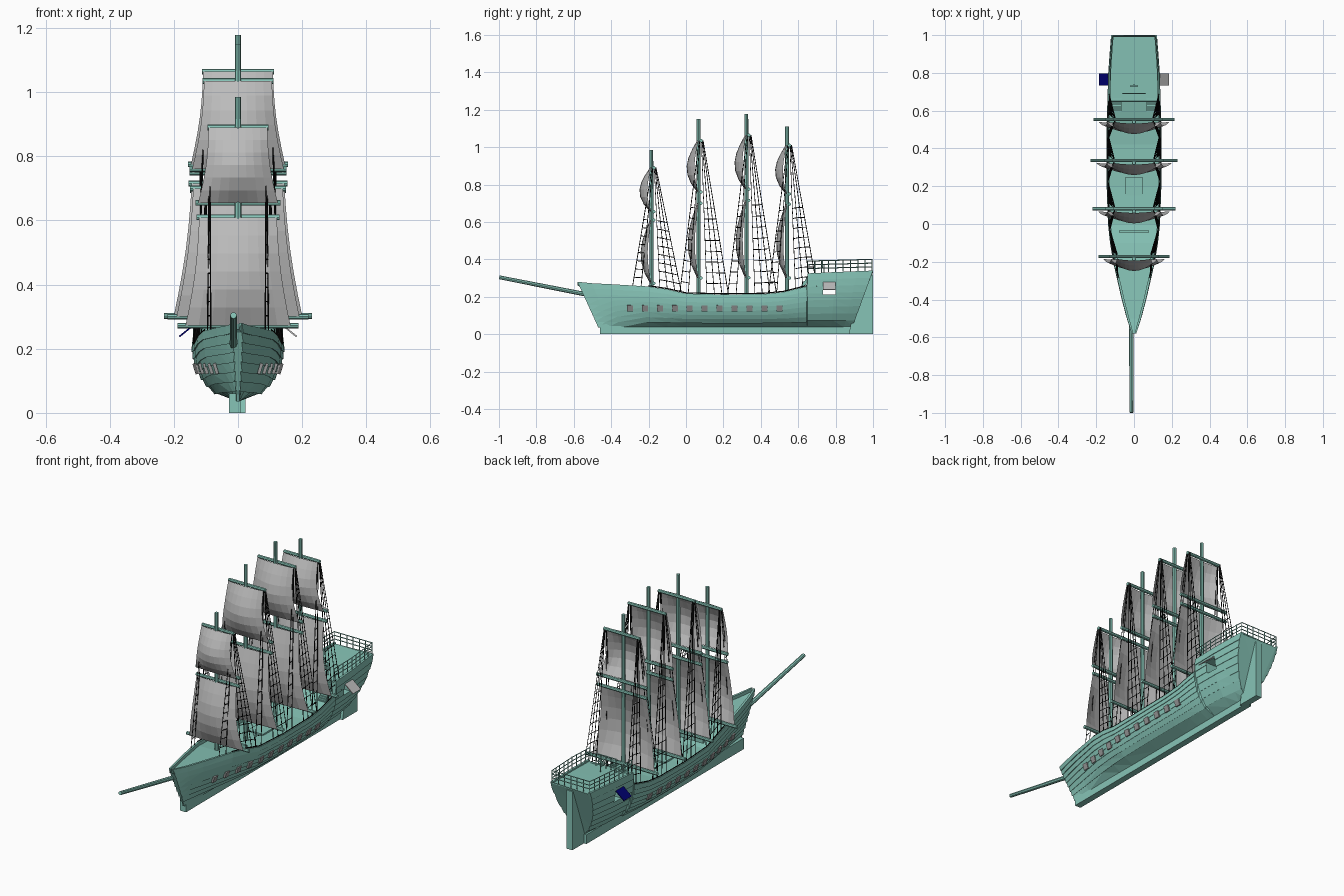
import bpy, bmesh, math
from mathutils import Vector, Matrix

cube = bpy.data.objects.get("Cube")
if cube:
    bpy.data.objects.remove(cube)


def material(name, rgb):
    m = bpy.data.materials.new(name)
    m.use_nodes = True
    m.diffuse_color = (*rgb, 1)
    m.node_tree.nodes["Principled BSDF"].inputs["Base Color"].default_value = (*rgb, 1)
    return m


TEAL = material("sea green wood", (0.24, 0.55, 0.47))
GREY = material("grey canvas", (0.5, 0.5, 0.5))
PORT = material("port grey", (0.3, 0.3, 0.3))
BLACK = material("black rope", (0.005, 0.005, 0.005))
BLUE = material("navy blue", (0.0, 0.0, 0.16))


def finish(name, bm, mat, fix=True):
    if fix:
        bmesh.ops.recalc_face_normals(bm, faces=bm.faces)
    me = bpy.data.meshes.new(name)
    bm.to_mesh(me)
    bm.free()
    me.materials.append(mat)
    ob = bpy.data.objects.new(name, me)
    bpy.context.scene.collection.objects.link(ob)
    return ob


def rods(name, segments, radius, mat, sides=5, tip=1.0):
    """Straight round bars between pairs of points, joined in one object."""
    bm = bmesh.new()
    for a, b in segments:
        a, b = Vector(a), Vector(b)
        d = b - a
        mtx = Matrix.Translation((a + b) / 2) @ d.to_track_quat('Z', 'Y').to_matrix().to_4x4()
        bmesh.ops.create_cone(bm, cap_ends=True, segments=sides, radius1=radius,
                              radius2=radius * tip, depth=d.length, matrix=mtx)
    return finish(name, bm, mat)


def boxes(name, items, mat):
    """Boxes given as (centre, size, tilt about y)."""
    bm = bmesh.new()
    for c, s, tilt in items:
        mtx = Matrix.Translation(c) @ Matrix.Rotation(tilt, 4, 'Y') @ Matrix.Diagonal((*s, 1))
        bmesh.ops.create_cube(bm, size=1, matrix=mtx)
    return finish(name, bm, mat)


def side_plate(name, outline, x, width, mat):
    """Extrude a (y, z) outline across x."""
    bm = bmesh.new()
    f = bm.faces.new([bm.verts.new((x - width / 2, y, z)) for y, z in outline])
    g = bmesh.ops.extrude_face_region(bm, geom=[f])
    bmesh.ops.translate(bm, vec=(width, 0, 0),
                        verts=[v for v in g["geom"] if isinstance(v, bmesh.types.BMVert)])
    return finish(name, bm, mat)


# Hull stations: y at the rail, half width, rail height, fullness exponent
STATIONS = [(-0.58, 0.012, 0.28, 0.9), (-0.5, 0.037, 0.272, 0.85), (-0.4, 0.063, 0.267, 0.8),
            (-0.2, 0.108, 0.255, 0.65), (-0.1, 0.124, 0.24, 0.57), (0.0, 0.135, 0.217, 0.52),
            (0.2, 0.142, 0.212, 0.5), (0.42, 0.143, 0.215, 0.5), (0.52, 0.142, 0.225, 0.52),
            (0.6, 0.14, 0.245, 0.54), (0.645, 0.138, 0.255, 0.56), (0.65, 0.138, 0.325, 0.56),
            (0.8, 0.134, 0.332, 0.62), (0.92, 0.126, 0.337, 0.72), (1.0, 0.12, 0.34, 0.8)]
KEEL_Z, PLANKS = 0.04, 8


def station(y):
    for a, b in zip(STATIONS, STATIONS[1:]):
        if y <= b[0]:
            f = max(0, (y - a[0]) / (b[0] - a[0]))
            return [p + (q - p) * f for p, q in zip(a, b)]
    return list(STATIONS[-1])


def half_width(w, p, t):
    return w * max(0, 1 - (1 - t) ** 2) ** p


def section(y, w, top, p):
    """Half of a closed section: overlapping planks, rail, inner wall."""
    bow = max(0, (-0.25 - y) / 0.33)
    stern = max(0, (y - 0.75) / 0.25)
    lap = 0.004 + 0.001 * bow

    def place(t, off):
        z = KEEL_Z + (top - KEEL_Z) * t
        shift = (0.11 * bow - 0.11 * stern) * (1 - t)
        return (half_width(w, p, t) + off, y + shift, z - off * (1 - t))
    pts = []
    for i in range(PLANKS):
        pts.append(place(i / PLANKS, lap))
        pts.append(place((i + 1) / PLANKS, 0))
    inner = max(w - 0.012, 0.003)
    pts.append((inner, y, top))
    pts.append((inner, y, top - (0.018 if y < 0.648 else 0.008)))
    return pts


# Planked hull with sunken deck
bm = bmesh.new()
rings = []
for s in STATIONS:
    half = section(*s)
    ring = half + [(-x, y, z) for x, y, z in reversed(half)]
    rings.append([bm.verts.new(v) for v in ring])
n = len(rings[0])
for a, b in zip(rings, rings[1:]):
    for i in range(n):
        j = (i + 1) % n
        bm.faces.new((a[i], a[j], b[j], b[i]))
bm.faces.new(rings[0])
bm.faces.new(rings[-1])
bmesh.ops.triangulate(bm, faces=bm.faces)
hull = finish("hull", bm, TEAL)

# Window opening straight through the stern
cutter = boxes("window_cutter", [((0, 0.765, 0.242), (0.5, 0.066, 0.06), 0)], TEAL)
cutter.hide_render = True
cutter.hide_viewport = True
cut = hull.modifiers.new("window", 'BOOLEAN')
cut.operation, cut.solver, cut.object = 'DIFFERENCE', 'EXACT', cutter

side_plate("keel", [(-0.46, 0), (0.9, 0), (0.9, 0.05), (-0.46, 0.06)], -0.01, 0.036, TEAL)
side_plate("rudder", [(0.87, 0), (1.0, 0), (1.0, 0.32), (0.94, 0.32)], 0.005, 0.036, TEAL)
rods("bowsprit", [((-0.014, -0.53, 0.212), (-0.014, -0.998, 0.304))], 0.012, TEAL, 8, 0.85)

# Tilted window flaps
for name, side, mat in (("left_flap", 1, GREY), ("right_flap", -1, BLUE)):
    boxes(name, [((side * 0.158, 0.765, 0.258), (0.064, 0.066, 0.005), side * 0.68)], mat)

# Gun port lids
lids = []
for i in range(11):
    y = -0.3 + i * 0.08
    _, w, top, p = station(y)
    x = half_width(w, p, (0.138 - KEEL_Z) / (top - KEEL_Z)) + 0.004
    for side in (1, -1):
        lids.append(((side * x, y, 0.138), (0.01, 0.032, 0.034), side * 0.3))
boxes("gun_port_lids", lids, PORT)

# Stern railing: posts and three bars round the raised deck
corners = [(0.126, 0.65), (0.128, 0.8), (0.12, 0.92), (0.114, 0.994)]
outline = [(-x, y) for x, y in corners] + [(x, y) for x, y in reversed(corners)]
bars = []
for (xa, ya), (xb, yb) in zip(outline, outline[1:]):
    for h in (0.022, 0.042, 0.062):
        bars.append(((xa, ya, 0.312 + h + ya * 0.026), (xb, yb, 0.312 + h + yb * 0.026)))
    steps = max(1, round(math.dist((xa, ya), (xb, yb)) / 0.04))
    for k in range(steps + 1):
        x, y = xa + (xb - xa) * k / steps, ya + (yb - ya) * k / steps
        z = 0.312 + y * 0.026
        bars.append(((x, y, z), (x, y, z + 0.064)))
for h in (0.022, 0.042, 0.062):
    bars.append(((-0.06, 0.69, 0.33 + h), (0.06, 0.69, 0.33 + h)))
for k in range(5):
    bars.append(((-0.06 + k * 0.03, 0.69, 0.325), (-0.06 + k * 0.03, 0.69, 0.394)))
rods("stern_railing", bars, 0.0028, TEAL, 4)

# Stairs up to the raised deck, hatch and helm
stairs = [((side * 0.09, 0.6 + k * 0.006, 0.22 + k * 0.009), (0.045, 0.014, 0.02), 0)
          for side in (1, -1) for k in range(11)]
boxes("stairs", stairs, TEAL)
boxes("deck_hatch", [((0, 0.2, 0.197), (0.09, 0.1, 0.012), 0),
                     ((0, -0.04, 0.215), (0.16, 0.012, 0.02), 0)], TEAL)
rim = [Vector((0.02 * math.cos(k * math.pi / 4), 0.73, 0.375 + 0.02 * math.sin(k * math.pi / 4)))
       for k in range(9)]
rods("helm", list(zip(rim, rim[1:])) + [(rim[k], rim[k + 4]) for k in range(4)]
     + [((0, 0.738, 0.325), (0, 0.738, 0.375))], 0.003, TEAL, 5)


def sail(name, y, z0, z1, w0, w1, bulge):
    """Billowing sail, deepest in the middle, with hollow side edges."""
    bm = bmesh.new()
    cols, rows = 8, 6
    grid = []
    for r in range(rows + 1):
        v = r / rows
        w = w0 + (w1 - w0) * v - 0.03 * (w0 - w1 + 0.1) * math.sin(math.pi * v) * 2
        belly = math.sin(math.pi * v ** 0.9)
        row = []
        for c in range(cols + 1):
            u = 2 * c / cols - 1
            depth = bulge * belly * (0.4 + 0.6 * (1 - u * u)) + 0.008 * (1 - u * u)
            row.append(bm.verts.new((u * w, y - depth, z0 + (z1 - z0) * v)))
        grid.append(row)
    for a, b in zip(grid, grid[1:]):
        for c in range(cols):
            bm.faces.new((a[c], a[c + 1], b[c + 1], b[c]))
    finish(name, bm, GREY, False)


# Masts: y, mast top, four yard heights, yard half lengths
MASTS = [("fore", -0.185, 0.985, (0.272, 0.61, 0.655, 0.89), (0.188, 0.13, 0.132, 0.095)),
         ("main", 0.067, 1.15, (0.3, 0.7, 0.76, 1.035), (0.22, 0.15, 0.152, 0.11)),
         ("mizzen", 0.323, 1.178, (0.302, 0.715, 0.775, 1.064), (0.23, 0.155, 0.156, 0.113)),
         ("after", 0.54, 1.11, (0.3, 0.695, 0.75, 1.01), (0.215, 0.15, 0.152, 0.108))]
for name, y, top, zs, ws in MASTS:
    rods(name + "_mast", [((0, y, 0.18), (0, y, top))], 0.0115, TEAL, 8, 0.85)
    rods(name + "_yards", [((-w, y + 0.013, z), (w, y + 0.013, z)) for z, w in zip(zs, ws)],
         0.009, TEAL, 8)
    sail(name + "_lower_sail", y, zs[0], zs[1], ws[0] * 0.87, ws[1] * 0.93, 0.05)
    sail(name + "_upper_sail", y, zs[2], zs[3], ws[2] * 0.94, ws[3] * 0.96, 0.056)

    # Shrouds fanning from the top yard to the rail, with ratlines
    ropes = []
    for side in (1, -1):
        fan = []
        for dy in (-0.1, -0.055, 0.045, 0.085, 0.125, 0.16):
            yr = y + dy
            _, w, rail, _ = station(min(yr, 0.64))
            fan.append((Vector((side * (w - 0.004), yr, rail)),
                        Vector((side * ws[3] * 0.93, y + 0.012 + dy * 0.08, zs[3]))))
        ropes += fan
        for group in (fan[:2], fan[2:]):
            for k in range(1, 9):
                f = k * 0.07
                knots = [a.lerp(b, f) for a, b in group]
                ropes += list(zip(knots, knots[1:]))
    rods(name + "_rigging", ropes, 0.0021, BLACK, 4)

# Dark rope along each bulwark
line = []
for side in (1, -1):
    pts = [(side * (w - 0.004), y, z + 0.004) for y, w, z, _ in STATIONS if -0.25 < y < 0.648]
    line += list(zip(pts, pts[1:]))
rods("bulwark_rope", line, 0.003, BLACK, 4)
